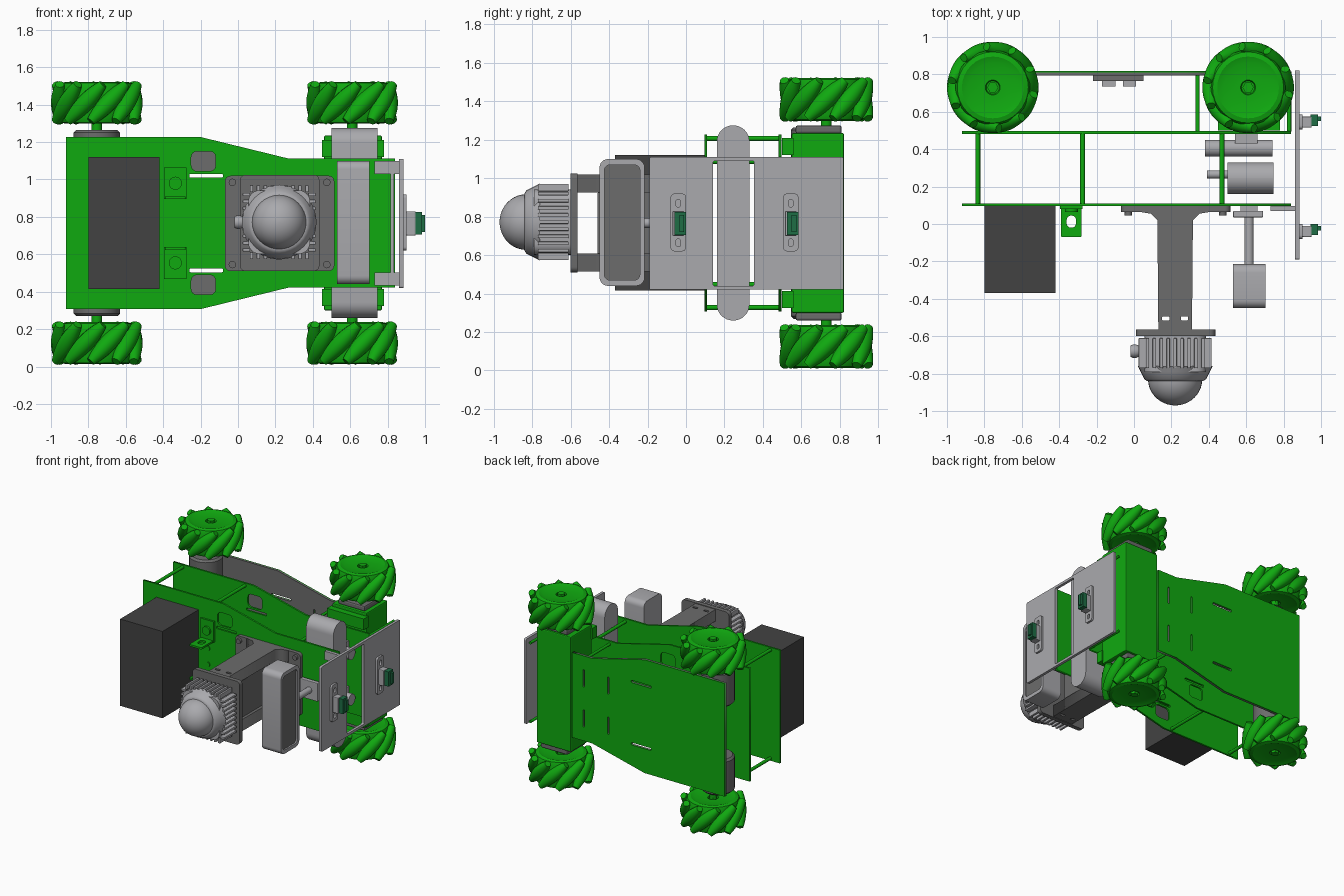
import bpy, bmesh
from math import pi, sin, cos, sqrt
from mathutils import Matrix, Vector

cube = bpy.data.objects.get("Cube")
if cube:
    bpy.data.objects.remove(cube)


def material(name, r, g, b):
    m = bpy.data.materials.new(name)
    m.use_nodes = True
    m.diffuse_color = (r, g, b, 1)
    bsdf = next(n for n in m.node_tree.nodes if n.type == 'BSDF_PRINCIPLED')
    bsdf.inputs["Base Color"].default_value = (r, g, b, 1)
    return m


GREEN = material("bright green", 0.005, 0.40, 0.005)
LIGHT = material("light grey", 0.40, 0.40, 0.42)
MID = material("mid grey", 0.15, 0.15, 0.15)
DARK = material("charcoal", 0.055, 0.055, 0.055)
BOARD = material("board green", 0.013, 0.155, 0.06)

MIDZ = 0.767
# Local drawing plane -> world
PLANES = {
    'xz': Matrix(((1, 0, 0), (0, 0, -1), (0, 1, 0))).to_4x4(),
    'yz': Matrix(((0, 0, 1), (1, 0, 0), (0, 1, 0))).to_4x4(),
    'xy': Matrix.Identity(4),
}


def add(name, mesh, mat):
    ob = bpy.data.objects.new(name, mesh)
    mesh.materials.clear()
    mesh.materials.append(mat)
    bpy.context.collection.objects.link(ob)
    return ob


def smooth(ob, angle=0.6):
    bpy.ops.object.select_all(action='DESELECT')
    ob.select_set(True)
    bpy.context.view_layer.objects.active = ob
    bpy.ops.object.shade_smooth_by_angle(angle=angle)


def box(name, mat, x, y, z, bevel=0):
    bm = bmesh.new()
    bmesh.ops.create_cube(bm, size=1)
    for v in bm.verts:
        v.co = Vector([(r[0] + r[1]) / 2 + c * (r[1] - r[0]) for r, c in zip((x, y, z), v.co)])
    if bevel:
        bmesh.ops.bevel(bm, geom=bm.edges[:], offset=bevel, segments=2, affect='EDGES', profile=0.5)
    me = bpy.data.meshes.new(name)
    bm.to_mesh(me)
    bm.free()
    return add(name, me, mat)


def lathe(name, mat, profile, centre, axis='Z', steps=32):
    """Spin (radius, height) pairs around an axis through the centre."""
    bm = bmesh.new()
    rings = [[bm.verts.new((r * cos(2 * pi * i / steps), r * sin(2 * pi * i / steps), h))
              for i in range(steps)] for r, h in profile]
    for a, b in zip(rings, rings[1:]):
        for i in range(steps):
            j = (i + 1) % steps
            bm.faces.new((a[i], a[j], b[j], b[i]))
    bm.faces.new(rings[0][::-1])
    bm.faces.new(rings[-1])
    turn = {'Z': Matrix(), 'X': Matrix.Rotation(pi / 2, 4, 'Y'), 'Y': Matrix.Rotation(pi / 2, 4, 'X')}[axis]
    bm.transform(Matrix.Translation(centre) @ turn)
    bmesh.ops.recalc_face_normals(bm, faces=bm.faces)
    me = bpy.data.meshes.new(name)
    bm.to_mesh(me)
    bm.free()
    ob = add(name, me, mat)
    smooth(ob)
    return ob


def rrect(a0, a1, b0, b1, r=0.02, n=6):
    pts = []
    for k, (a, b) in enumerate(((a1 - r, b1 - r), (a0 + r, b1 - r), (a0 + r, b0 + r), (a1 - r, b0 + r))):
        for i in range(n + 1):
            t = (k + i / n) * pi / 2
            pts.append((a + r * cos(t), b + r * sin(t)))
    return pts


def panel(name, mat, plane, lo, hi, outline, holes=()):
    """Flat plate drawn in a plane, with holes, between two levels."""
    cu = bpy.data.curves.new(name + "_outline", 'CURVE')
    cu.dimensions, cu.fill_mode, cu.extrude = '2D', 'BOTH', (hi - lo) / 2
    for pts in (outline, *holes):
        sp = cu.splines.new('POLY')
        sp.points.add(len(pts) - 1)
        for p, q in zip(sp.points, pts):
            p.co = (q[0], q[1], 0, 1)
        sp.use_cyclic_u = True
    tmp = bpy.data.objects.new(name + "_tmp", cu)
    me = bpy.data.meshes.new_from_object(tmp)
    bpy.data.objects.remove(tmp)
    level = (lo + hi) / 2
    shift = {'xz': (0, level, 0), 'yz': (level, 0, 0), 'xy': (0, 0, level)}[plane]
    me.transform(Matrix.Translation(shift) @ PLANES[plane])
    return add(name, me, mat)


def mirror_z(z0, z1):
    return ((z0, z1), (2 * MIDZ - z1, 2 * MIDZ - z0))


# Chassis plates: wide at one end, tapering to the other
def chassis(end):
    half = [(-0.92, 0.46), (-0.2, 0.46), (0.27, 0.345), (end, 0.345)]
    return [(x, MIDZ - h) for x, h in half] + [(x, MIDZ + h) for x, h in half[::-1]]


windows = [rrect(-0.25, -0.12, a, b, 0.03) for a, b in mirror_z(1.045, 1.15)]
slots = [rrect(-0.26, -0.08, a, b, 0.006, 2) for a, b in mirror_z(1.01, 1.03)]
cross = [rrect(x, x + 0.015, a, b, 0.006, 2) for x in (0.12, 0.34) for a, b in mirror_z(0.86, 1.0)]
panel("upper_plate", GREEN, 'xz', 0.095, 0.11, chassis(0.84), windows + slots)
panel("middle_plate", GREEN, 'xz', 0.482, 0.497, chassis(0.84), windows + slots)
panel("lower_plate_lining", MID, 'xz', 0.795, 0.81, chassis(0.45), slots + cross)
panel("lower_plate", GREEN, 'xz', 0.81, 0.818, chassis(0.45), slots + cross)

# Standoff posts
for x, h in ((-0.835, 0.44), (-0.275, 0.44), (0.47, 0.32)):
    for s in (-1, 1):
        lathe("upper_post", GREEN, [(0.013, 0), (0.013, 0.38)], (x, 0.485, MIDZ + s * h), 'Y', 12)
for x in (0.34, 0.83):
    for s in (-1, 1):
        lathe("lower_post", GREEN, [(0.011, 0), (0.011, 0.32)], (x, 0.815, MIDZ + s * 0.32), 'Y', 12)

# Axle beam and motors
box("axle_beam", GREEN, (0.46, 0.77), (0.55, 0.822), (0.3, 1.235), 0.008)
for z in mirror_z(1.12, 1.21):
    box("beam_bracket", GREEN, (0.45, 0.78), (0.5, 0.56), z)
for z in mirror_z(1.23, 1.275):
    box("front_motor_cap", MID, (0.5, 0.74), (0.57, 0.81), z, 0.012)
for z in mirror_z(0.98, 1.265):
    lathe("rear_motor", MID, [(0.11, z[0]), (0.125, z[0] + 0.015), (0.125, z[1] - 0.015), (0.11, z[1])],
          (-0.755, 0.67, 0))

# Barrel-roller wheels
R, D = 0.245, 0.198


def wheel(x, z, hand):
    y = 0.73
    lathe("wheel_hub", GREEN, [(0.035, -0.085), (0.04, -0.1), (0.13, -0.1), (0.165, -0.112), (0.19, -0.105),
                               (0.2, -0.08), (0.2, 0.08), (0.19, 0.105), (0.165, 0.112), (0.13, 0.1),
                               (0.04, 0.1), (0.035, 0.085)], (x, y, z))
    lathe("wheel_nut", GREEN, [(0.03, -0.11), (0.03, 0.11)], (x, y, z), steps=6)
    prof = []
    for i in range(-5, 6):
        s = i * 0.028
        prof.append((R - sqrt(D * D + s * s / 2), s))
    for k in range(10):
        ob = lathe("wheel_roller", GREEN, prof, (0, 0, 0), steps=12)
        ob.matrix_world = (Matrix.Translation((x, y, z)) @ Matrix.Rotation(2 * pi * k / 10, 4, 'Z')
                           @ Matrix.Translation((D, 0, 0)) @ Matrix.Rotation(hand * pi / 4, 4, 'X'))
    inner = 1 if z < MIDZ else -1
    lathe("wheel_axle", GREEN, [(0.028, 0), (0.028, 0.2)], (x, y, z + (0.06 if inner > 0 else -0.26)), steps=16)


for x in (-0.755, 0.61):
    for z in (0.125, 1.41):
        wheel(x, z, -1)

# Cross capsule and drive units between the plates
smooth(panel("cross_capsule", LIGHT, 'yz', 0.5, 0.745, rrect(0.16, 0.33, 0.26, 1.275, 0.084, 8)))
for z in (0.58, 0.95):
    lathe("drive_motor", LIGHT, [(0.045, 0), (0.045, 0.36)], (0.38, 0.405, z), 'X', 20)
    lathe("drive_shaft", LIGHT, [(0.022, 0), (0.022, 0.12)], (0.39, 0.265, z), 'X', 16)
    box("drive_gearbox", LIGHT, (0.54, 0.66), (0.43, 0.48), (z - 0.06, z + 0.06))
box("inner_connector", MID, (-0.22, 0.05), (0.765, 0.795), (0.7, 0.84))
for x in (-0.17, -0.06):
    box("connector_socket", LIGHT, (x, x + 0.07), (0.735, 0.765), (0.73, 0.81))

# Battery box and pierced brackets
box("battery_box", DARK, (-0.8, -0.42), (-0.37, 0.096), (0.415, 1.12))
for z in mirror_z(0.895, 1.065):
    box("bracket_base", GREEN, (-0.395, -0.275), (0.08, 0.096), z)
    edge = z[0] if z[0] > MIDZ else z[1] - 0.015
    panel("bracket_upright", GREEN, 'xy', edge, edge + 0.015, rrect(-0.39, -0.28, -0.07, 0.09, 0.008),
          [rrect(-0.36, -0.31, -0.02, 0.045, 0.024)])
    m = (z[0] + z[1]) / 2
    lathe("bracket_boss", GREEN, [(0.035, 0), (0.035, 0.02)], (-0.335, 0.085, m), 'Y', 20)
for z in (0.7, 0.83):
    lathe("plate_boss", GREEN, [(0.018, 0), (0.018, 0.008)], (-0.335, 0.096, z), 'Y', 16)

# Sensor mast: foot, two arms, head plate
panel("mast_foot", MID, 'xz', 0.065, 0.096, rrect(-0.07, 0.515, 0.51, 1.02, 0.03))
for z in mirror_z(0.925, 1.02):
    panel("mast_arm", MID, 'xy', z[0], z[1],
          [(0.0, 0.07), (0.09, 0.055), (0.125, 0.02), (0.13, -0.565), (0.31, -0.565), (0.315, 0.02),
           (0.35, 0.055), (0.44, 0.07)], [rrect(a, a + 0.04, -0.515, -0.495, 0.004, 2) for a in (0.15, 0.25)])
panel("mast_web", MID, 'yz', 0.15, 0.29, rrect(-0.46, 0.07, 0.6, 0.93, 0.01))
panel("mast_head", MID, 'xz', -0.6, -0.565, rrect(0.01, 0.435, 0.51, 1.025, 0.03))
for x in (-0.03, 0.16, 0.28, 0.475):
    for z in (0.545, 0.985):
        lathe("mast_bolt", MID, [(0.02, 0), (0.02, 0.025)], (x, 0.07, z), 'Y', 12)

# Finned domed sensor
CX, CZ = 0.22, 0.772
panel("sensor_body", LIGHT, 'xz', -0.79, -0.6, rrect(CX - 0.165, CX + 0.165, CZ - 0.17, CZ + 0.17, 0.06))
for i in range(9):
    o = (i - 4) * 0.037
    for s in (-1, 1):
        z = sorted((CZ + s * 0.16, CZ + s * 0.198))
        x = sorted((CX + s * 0.155, CX + s * 0.195))
        box("sensor_fin", LIGHT, (CX + o - 0.009, CX + o + 0.009), (-0.77, -0.61), z, 0.004)
        box("sensor_fin", LIGHT, x, (-0.77, -0.61), (CZ + o - 0.009, CZ + o + 0.009), 0.004)
lathe("sensor_collar", LIGHT, [(0.2, 0.76), (0.185, 0.79), (0.165, 0.83), (0.15, 0.84)], (CX, 0, CZ), 'Y')
dome = [(0.145 * cos(t * pi / 20), 0.83 + 0.14 * sin(t * pi / 20)) for t in range(10)]
lathe("sensor_dome", LIGHT, dome + [(0.004, 0.97)], (CX, 0, CZ), 'Y')
lathe("sensor_plug", LIGHT, [(0.03, 0), (0.036, 0.015), (0.036, 0.03), (0.025, 0.06)], (-0.02, -0.68, CZ), 'X', 16)

# Upright camera bar on a stalk
ring = rrect(-0.45, -0.215, 0.44, 1.1, 0.045)
recess = rrect(-0.425, -0.24, 0.47, 1.07, 0.03)
smooth(panel("camera_bar", LIGHT, 'yz', 0.53, 0.685, ring))
smooth(panel("camera_rim", LIGHT, 'yz', 0.685, 0.702, ring, [recess]))
panel("camera_window", MID, 'yz', 0.685, 0.69, recess)
lathe("camera_stalk", LIGHT, [(0.025, -0.04), (0.025, 0.22)], (0.615, 0, MIDZ), 'Y', 16)
box("camera_foot", LIGHT, (0.53, 0.69), (0.035, 0.07), (0.69, 0.84), 0.005)
box("camera_clamp", LIGHT, (0.57, 0.66), (0.06, 0.096), (0.71, 0.82))

# End panel with an open window and side rails
panel("end_panel", LIGHT, 'yz', 0.862, 0.884, rrect(-0.19, 0.82, 0.42, 1.11, 0.01),
      [rrect(0.14, 0.355, 0.44, 1.09, 0.01)])
for z in mirror_z(1.03, 1.1):
    box("end_bracket", LIGHT, (0.73, 0.865), (0.07, 0.096), z)
box("end_rail", LIGHT, (0.815, 0.835), (0.075, 0.096), (0.46, 1.07))

# Small boards on the end panel
for y in (-0.04, 0.545):
    panel("board_mount", LIGHT, 'yz', 0.884, 0.9, rrect(y - 0.04, y + 0.04, 0.62, 0.92, 0.02),
          [rrect(y - 0.012, y + 0.012, a, b, 0.011) for a, b in mirror_z(0.85, 0.89)])
    box("board_block", LIGHT, (0.9, 0.95), (y - 0.03, y + 0.03), (0.7, 0.83), 0.006)
    box("board_connector", BOARD, (0.945, 0.985), (y - 0.02, y + 0.04), (0.705, 0.825))
    box("board_tip", BOARD, (0.985, 1.0), (y + 0.005, y + 0.03), (0.72, 0.81))
